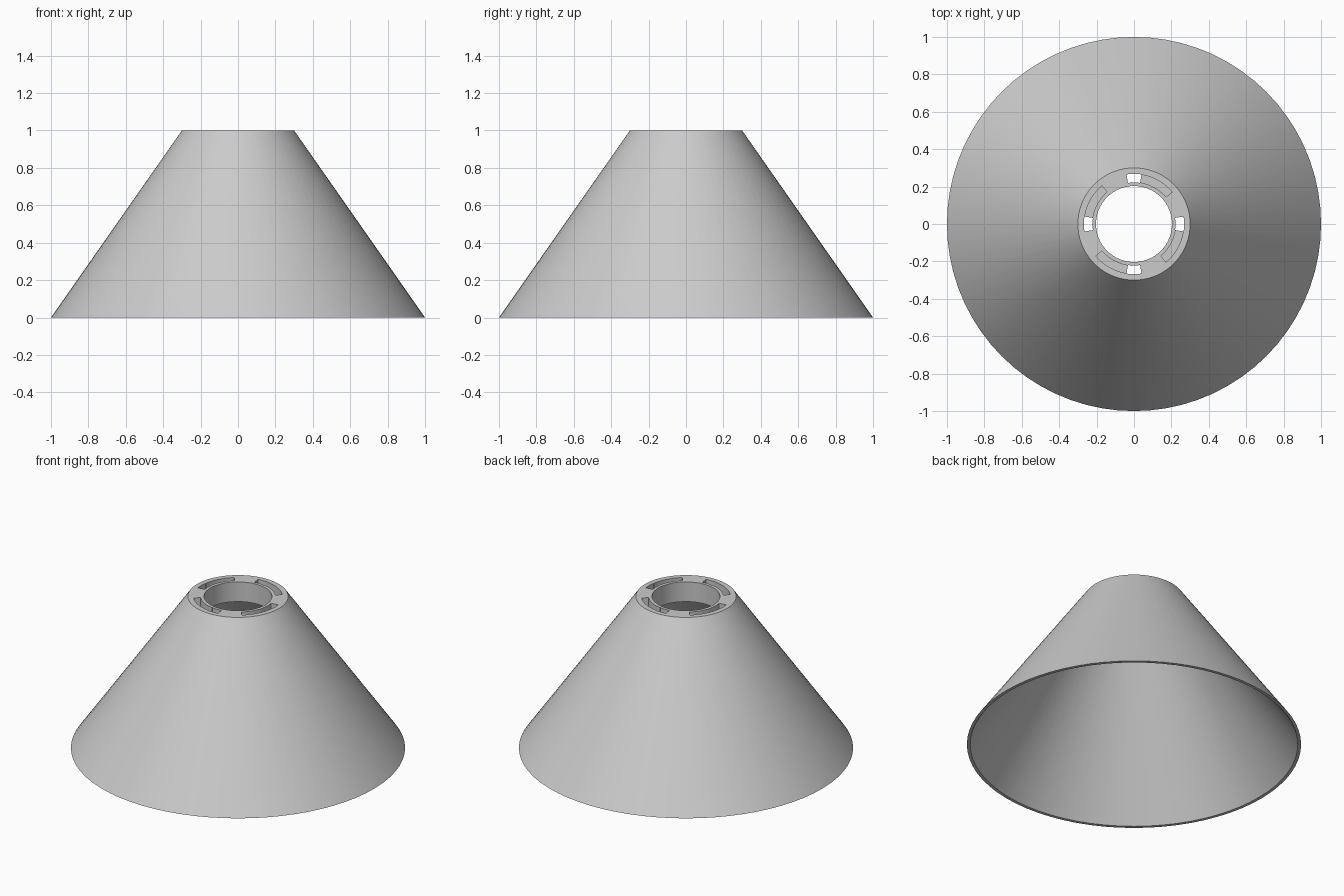
import bpy
import bmesh
from math import cos, sin, pi, radians

cube = bpy.data.objects.get("Cube")
if cube:
    bpy.data.objects.remove(cube, do_unlink=True)

grey = bpy.data.materials.new("light_grey")
grey.use_nodes = True
colour = (0.6, 0.6, 0.6, 1)
grey.diffuse_color = colour
grey.node_tree.nodes["Principled BSDF"].inputs["Base Color"].default_value = colour


def make_object(name, bm):
    bmesh.ops.recalc_face_normals(bm, faces=bm.faces)
    mesh = bpy.data.meshes.new(name)
    bm.to_mesh(mesh)
    bm.free()
    mesh.materials.append(grey)
    obj = bpy.data.objects.new(name, mesh)
    bpy.context.collection.objects.link(obj)
    return obj


def lathe(name, profile, sides):
    """Revolve a closed (radius, height) profile around z."""
    bm = bmesh.new()
    rings = []
    for i in range(sides):
        a = 2 * pi * i / sides
        rings.append([bm.verts.new((r * cos(a), r * sin(a), z)) for r, z in profile])
    n = len(profile)
    for i in range(sides):
        here, after = rings[i], rings[(i + 1) % sides]
        for j in range(n):
            k = (j + 1) % n
            bm.faces.new((here[j], after[j], after[k], here[k]))
    return make_object(name, bm)


def arc_cutters(name, start, end, r_in, r_out, z_low, z_high, steps):
    """Four curved blocks, a quarter turn apart, as one cutter."""
    bm = bmesh.new()
    for quarter in range(4):
        sections = []
        for i in range(steps + 1):
            a = radians(90 * quarter + start + (end - start) * i / steps)
            sections.append([bm.verts.new((r * cos(a), r * sin(a), z)) for r, z in
                             ((r_in, z_low), (r_out, z_low), (r_out, z_high), (r_in, z_high))])
        for s, t in zip(sections, sections[1:]):
            for j in range(4):
                k = (j + 1) % 4
                bm.faces.new((s[j], t[j], t[k], s[k]))
        bm.faces.new(sections[0])
        bm.faces.new(sections[-1])
    obj = make_object(name, bm)
    obj.hide_render = True
    return obj


# Thin conical shade with a thick collar at the top
shade = lathe("lamp_shade", [(1, 0), (0.30, 1), (0.203, 1), (0.203, 0.87),
                             (0.37, 0.87), (0.98, 0)], 72)

# Bayonet fitting: through holes, each leading into a shallow curved slot
cutters = [
    arc_cutters("entry_holes", -8.5, 8.5, 0.222, 0.268, 0.8, 1.1, 4),
    arc_cutters("locking_slots", -50, 3, 0.224, 0.266, 0.94, 1.1, 12),
]
bpy.context.view_layer.objects.active = shade
shade.select_set(True)
for cutter in cutters:
    cut = shade.modifiers.new(cutter.name, 'BOOLEAN')
    cut.operation = 'DIFFERENCE'
    cut.solver = 'EXACT'
    cut.object = cutter
    bpy.ops.object.modifier_apply(modifier=cut.name)
    bpy.data.objects.remove(cutter, do_unlink=True)

bpy.ops.object.shade_smooth_by_angle(angle=radians(30))
